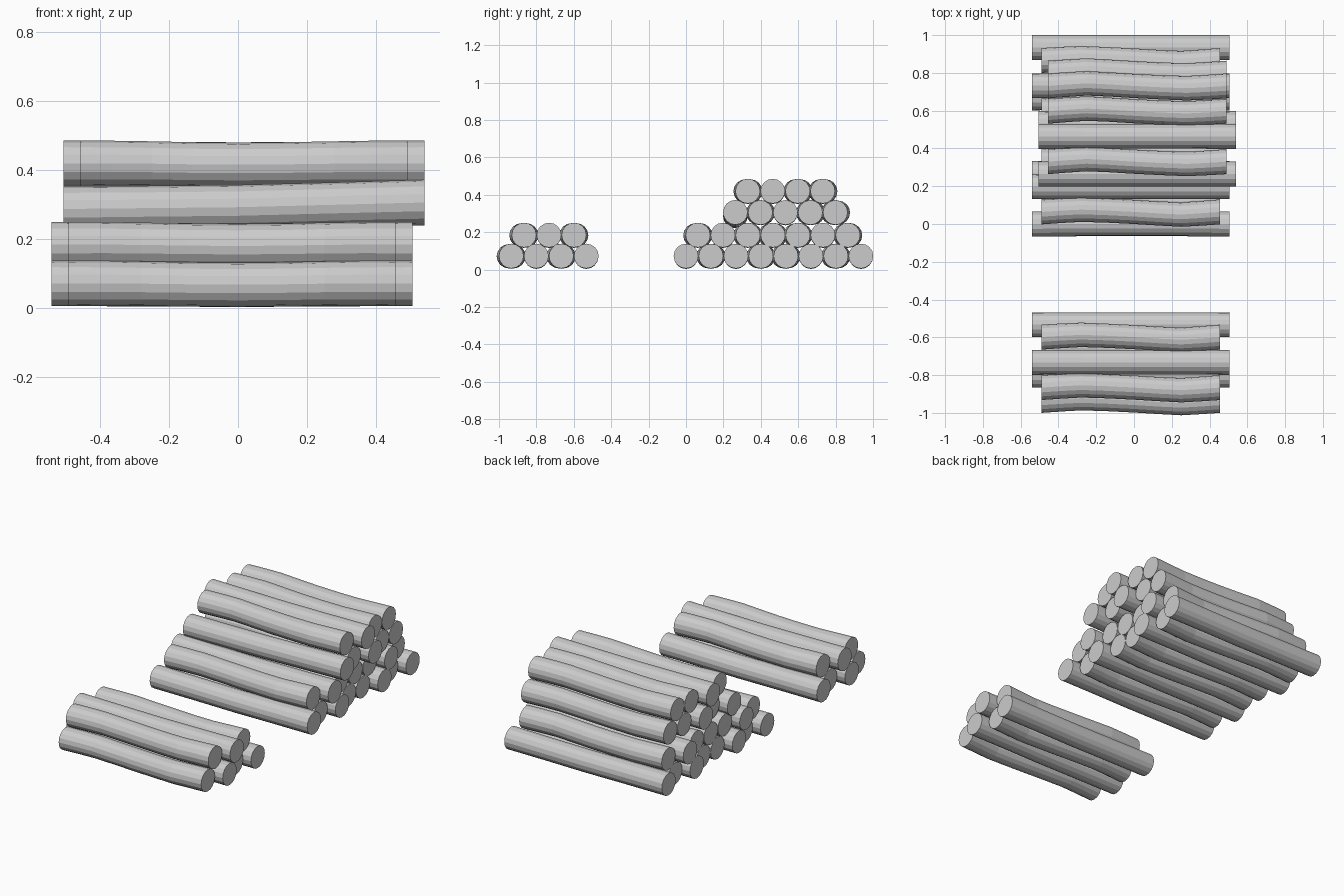
import bpy, bmesh, math

if "Cube" in bpy.data.objects:
    bpy.data.objects.remove(bpy.data.objects["Cube"])

R, SIDES = 0.066, 16

# centre-line points: (x, y offset, z offset, radius factor)
STRAIGHT = [(-0.54, 0, 0, 1), (-0.27, 0, -0.002, 0.98), (0, 0, -0.004, 0.98),
            (0.25, 0, -0.002, 0.98), (0.505, 0, 0, 1)]
WAVY = [(-0.49, 0, 0, 1), (-0.38, 0.007, 0, 0.99), (-0.28, 0.012, -0.001, 0.98),
        (-0.14, 0.007, -0.003, 0.97), (0, 0, -0.004, 0.97), (0.13, -0.008, -0.003, 0.97),
        (0.25, -0.014, -0.001, 0.98), (0.36, -0.007, 0, 0.99), (0.455, 0, 0, 1)]


def log(name, kind, y, z, turned=False, tilt=0.0):
    """One log swept along its centre line; turned = rotated 180 degrees about z."""
    path = STRAIGHT if kind == "A" else WAVY
    s = -1 if turned else 1
    bm = bmesh.new()
    rings = []
    for px, dy, dz, f in path:
        ring = []
        for i in range(SIDES):
            a = 2 * math.pi * i / SIDES
            ring.append(bm.verts.new((s * px, y + s * (dy + R * f * math.cos(a)),
                                      z + dz + tilt * (s * px - 0.5) + R * f * math.sin(a))))
        rings.append(ring)
    for a, b in zip(rings, rings[1:]):
        for i in range(SIDES):
            j = (i + 1) % SIDES
            bm.faces.new((a[i], a[j], b[j], b[i]))
    bm.faces.new(rings[0])
    bm.faces.new(rings[-1])
    bmesh.ops.recalc_face_normals(bm, faces=bm.faces)
    me = bpy.data.meshes.new(name)
    bm.to_mesh(me)
    bm.free()
    bpy.context.collection.objects.link(bpy.data.objects.new(name, me))


def row(name, first_y, z, kinds, turned=False):
    for i, k in enumerate(kinds):
        tilt = 0.018 if turned and k == "A" and z < 0.35 and i == 0 else 0
        log(f"{name}_{i + 1}", k, first_y + i * 0.1336, z, turned, tilt)


# small pile
row("small_pile_bottom_log", -0.934, 0.072, "BABA")
row("small_pile_top_log", -0.866, 0.184, "BAB")

# large pile, four layers
row("large_pile_layer1_log", 0.0, 0.072, "ABABBABA")
row("large_pile_layer2_log", 0.064, 0.184, "BABBBAB")
row("large_pile_layer3_log", 0.264, 0.305, "ABABB", turned=True)
row("large_pile_layer4_log", 0.330, 0.419, "BABB", turned=True)
